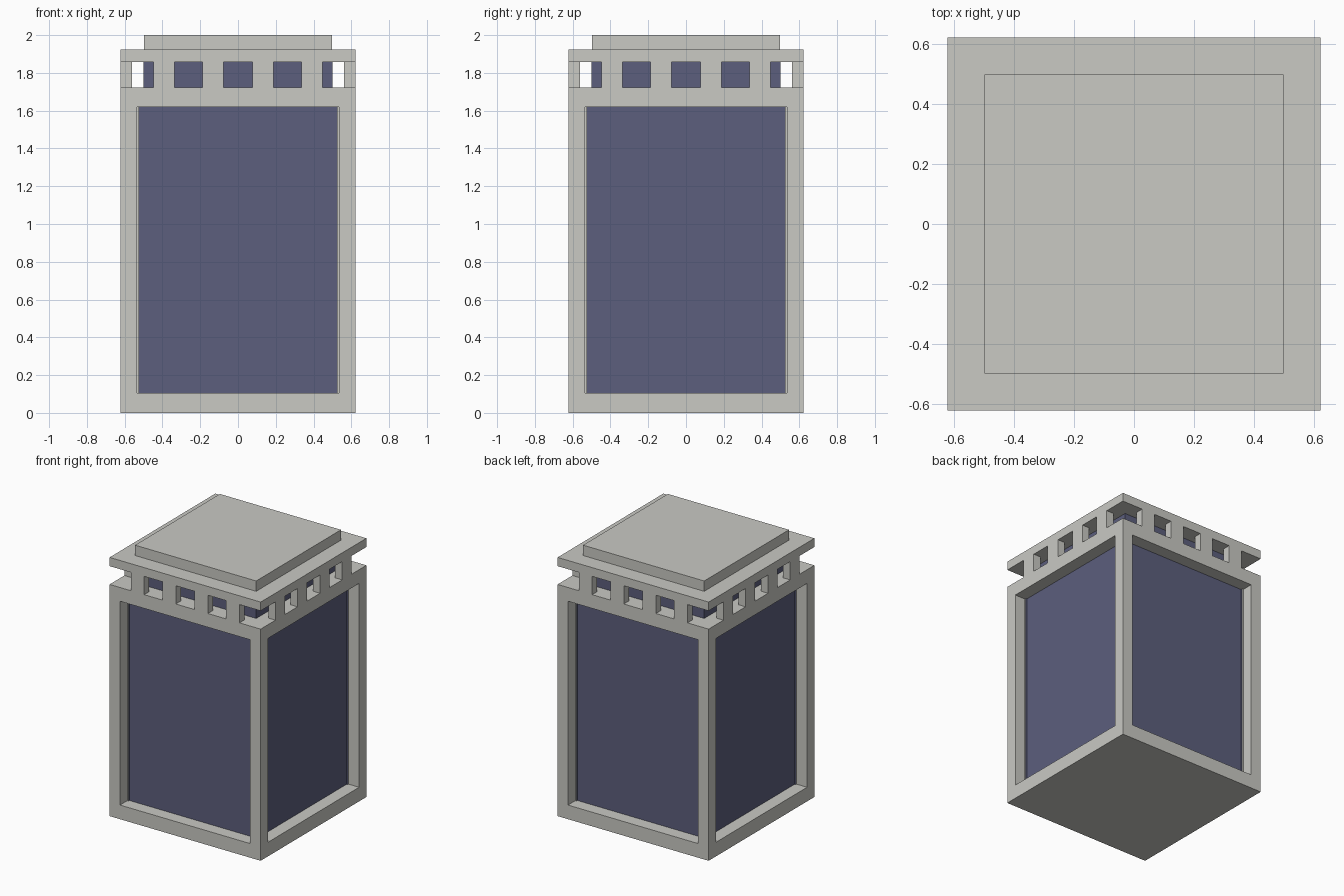
import bpy, bmesh
from mathutils import Matrix, Vector

if "Cube" in bpy.data.objects:
    bpy.data.objects.remove(bpy.data.objects["Cube"])


def material(name, rgb):
    m = bpy.data.materials.new(name)
    m.diffuse_color = (*rgb, 1.0)
    m.use_nodes = True
    m.node_tree.nodes["Principled BSDF"].inputs["Base Color"].default_value = m.diffuse_color
    return m


STONE = material("pale_stone", (0.585, 0.585, 0.55))
GLASS = material("blue_grey_glass", (0.107, 0.114, 0.205))


def add_box(bm, x0, x1, y0, y1, z0, z1):
    size = Vector((x1 - x0, y1 - y0, z1 - z0))
    mid = Vector(((x0 + x1) / 2, (y0 + y1) / 2, (z0 + z1) / 2))
    mat = Matrix.Translation(mid) @ Matrix.Diagonal((*size, 1.0))
    bmesh.ops.create_cube(bm, size=1.0, matrix=mat)


def finish(bm, name, mats):
    bmesh.ops.recalc_face_normals(bm, faces=bm.faces)
    mesh = bpy.data.meshes.new(name)
    bm.to_mesh(mesh)
    bm.free()
    for m in mats:
        mesh.materials.append(m)
    obj = bpy.data.objects.new(name, mesh)
    bpy.context.collection.objects.link(obj)
    return obj


def slab(name, half, z0, z1, mat):
    bm = bmesh.new()
    add_box(bm, -half, half, -half, half, z0, z1)
    return finish(bm, name, [mat])


HALF = 0.621                     # half width of the building
SILL, HEAD = 0.105, 1.62         # large window opening
GAP0, GAP1 = 1.722, 1.858        # slotted band under the roof

# Main body: four framed, recessed windows
bm = bmesh.new()
add_box(bm, -HALF, HALF, -HALF, HALF, 0, GAP0)
bm.normal_update()
for f in [f for f in bm.faces if abs(f.normal.z) < 0.5]:
    bmesh.ops.inset_individual(bm, faces=[f], thickness=HALF - 0.5)
    n = f.normal.copy()
    for v in f.verts:            # fit the opening to sill and head height
        v.co.z = SILL if v.co.z < 0.8 else HEAD
    pane = bmesh.ops.extrude_discrete_faces(bm, faces=[f])["faces"][0]
    bmesh.ops.translate(bm, verts=pane.verts, vec=-n * 0.096)
    pane.material_index = 1
finish(bm, "window_body", [STONE, GLASS])

# Glazed core visible behind the slotted band
slab("upper_core", 0.499, GAP0, GAP1, GLASS)

# Short pillars of the slotted band, four on each side
bm = bmesh.new()
for k in range(4):
    turn = Matrix.Rotation(k * 1.5707963, 3, 'Z')
    old = set(bm.verts)
    for cx in (-0.392, -0.132, 0.132, 0.392):
        add_box(bm, cx - 0.055, cx + 0.055, -HALF, -0.562, GAP0, GAP1)
    new = [v for v in bm.verts if v not in old]
    bmesh.ops.rotate(bm, verts=new, cent=(0, 0, 0), matrix=turn)
finish(bm, "band_pillars", [STONE])

# Roof
slab("roof_slab", HALF, GAP1, 1.923, STONE)
slab("roof_cap", 0.498, 1.923, 2.0, STONE)
